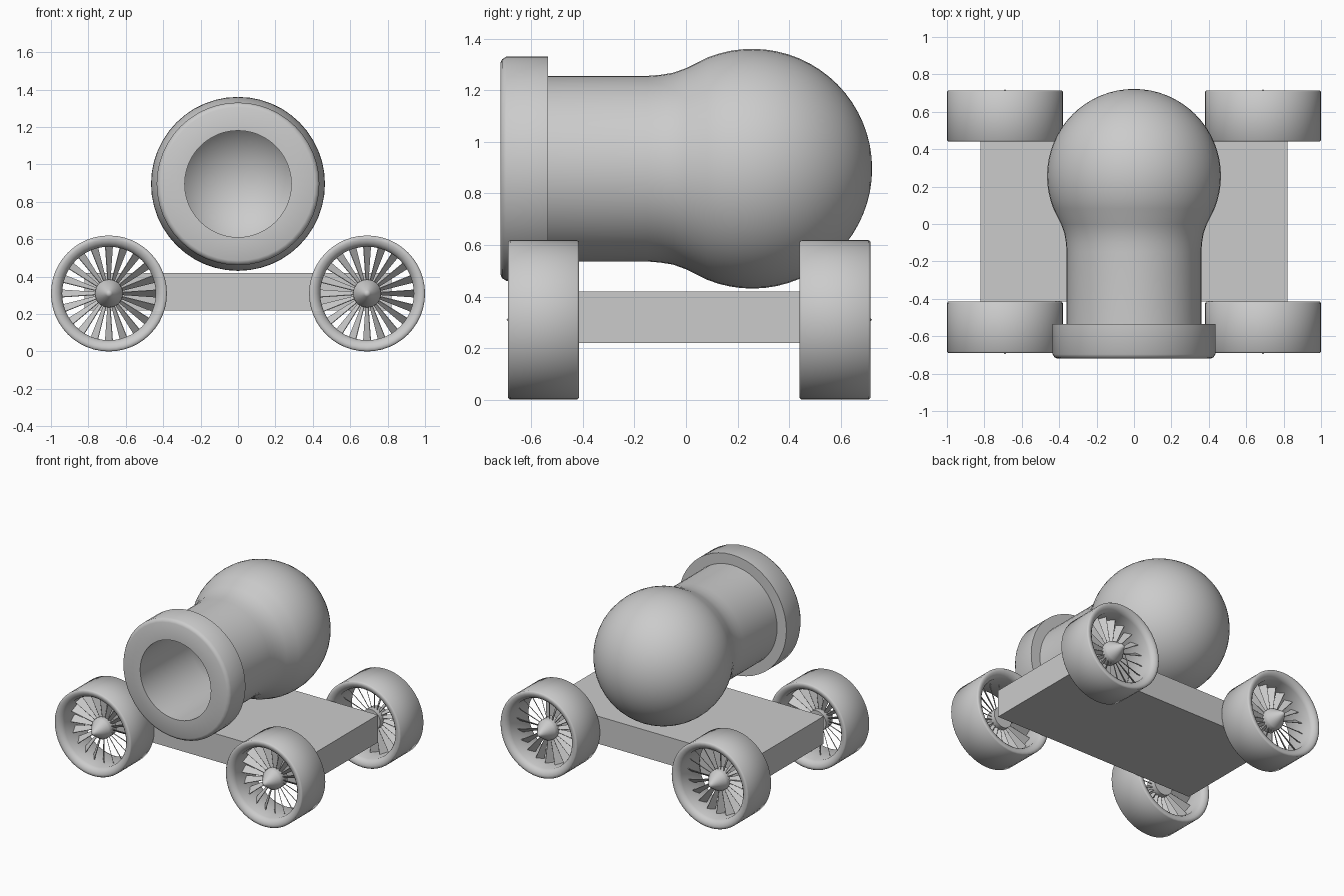
import bpy, bmesh, math
from mathutils import Matrix, Vector

if "Cube" in bpy.data.objects:
    bpy.data.objects.remove(bpy.data.objects["Cube"])

grey = bpy.data.materials.new("plain grey")
grey.diffuse_color = (0.6, 0.6, 0.6, 1)
grey.use_nodes = True
grey.node_tree.nodes["Principled BSDF"].inputs["Base Color"].default_value = grey.diffuse_color


def add_object(name, bm, smooth=None):
    bmesh.ops.recalc_face_normals(bm, faces=bm.faces)
    mesh = bpy.data.meshes.new(name)
    bm.to_mesh(mesh)
    bm.free()
    mesh.materials.append(grey)
    obj = bpy.data.objects.new(name, mesh)
    bpy.context.collection.objects.link(obj)
    if smooth:
        bpy.ops.object.select_all(action='DESELECT')
        obj.select_set(True)
        bpy.context.view_layer.objects.active = obj
        bpy.ops.object.shade_smooth_by_angle(angle=math.radians(smooth))
    return obj


def lathe(bm, profile, steps, closed=False):
    """Spin (y, radius) points around the y axis."""
    verts = [bm.verts.new((r, y, 0)) for y, r in profile]
    edges = [bm.edges.new(p) for p in zip(verts, verts[1:])]
    if closed:
        edges.append(bm.edges.new((verts[-1], verts[0])))
    bmesh.ops.spin(bm, geom=verts + edges, cent=(0, 0, 0), axis=(0, 1, 0),
                   angle=math.tau, steps=steps, use_merge=True)
    bmesh.ops.remove_doubles(bm, verts=bm.verts, dist=1e-5)


def arc(cy, radius, start, end, n):
    """Arc of (y, radius) points; angle 0 points to the rear on the axis."""
    out = []
    for i in range(n + 1):
        a = math.radians(start + (end - start) * i / n)
        out.append((cy + radius * math.cos(a), radius * math.sin(a)))
    return out


# Barrel: collar, tube, ball-shaped breech and hollow bore in one profile
outer = [(-0.72, 0.285), (-0.72, 0.41), (-0.713, 0.425), (-0.697, 0.435),
         (-0.535, 0.435), (-0.535, 0.36), (-0.15, 0.36), (-0.1, 0.364),
         (-0.05, 0.372), (0.0, 0.39)] + arc(0.257, 0.465, 112, 0, 20)
inner = arc(0.257, 0.39, 0, 125, 20) + [(-0.08, 0.29), (-0.15, 0.285)]
bm = bmesh.new()
lathe(bm, outer + inner, 48, closed=True)
barrel = add_object("barrel", bm, 40)
barrel.location.z = 0.896

# Flat bed between the wheels
bm = bmesh.new()
bmesh.ops.create_cube(bm, size=1, matrix=Matrix.Translation((0, 0.0125, 0.32))
                      @ Matrix.Diagonal((1.64, 0.855, 0.2, 1)))
add_object("bed", bm)


def fan_blade(bm, angle):
    """Thin tapered plate, pitched around its own length."""
    turn = Matrix.Rotation(angle, 4, 'Y') @ Matrix.Translation((0, 0.13, 0))
    pitch = Matrix.Rotation(math.radians(50), 4, 'Z')
    ends = []
    for radius, width in ((0.05, 0.018), (0.256, 0.062)):
        ring = []
        for sx, sy in ((-1, -1), (1, -1), (1, 1), (-1, 1)):
            p = pitch @ Vector((sx * width / 2, sy * 0.002, 0))
            ring.append(bm.verts.new(turn @ Vector((p.x, p.y, radius))))
        ends.append(ring)
    a, b = ends
    bm.faces.new(a)
    bm.faces.new(b[::-1])
    for i in range(4):
        j = (i + 1) % 4
        bm.faces.new((a[i], b[i], b[j], a[j]))


def wheel(name, x, y, flip):
    scale = Matrix.Diagonal((1, -1 if flip else 1, 1, 1))
    place = Matrix.Translation((x, y, 0.31)) @ scale
    # Rim with a rounded lip at each open end
    bm = bmesh.new()
    lathe(bm, [(0.008, 0.31), (0.0, 0.303), (0.0, 0.288), (0.006, 0.272),
               (0.018, 0.259), (0.035, 0.25), (0.24, 0.25), (0.257, 0.259),
               (0.269, 0.272), (0.275, 0.288), (0.275, 0.303),
               (0.267, 0.31)], 48, closed=True)
    bm.transform(place)
    add_object(name + "_rim", bm, 50)
    # Pointed hub
    bm = bmesh.new()
    lathe(bm, [(-0.006, 0), (0.012, 0.018), (0.09, 0.072), (0.105, 0.075),
               (0.17, 0.075), (0.17, 0)], 32)
    bm.transform(place)
    add_object(name + "_hub", bm, 40)
    # Ring of fan blades
    bm = bmesh.new()
    for i in range(20):
        fan_blade(bm, math.tau * i / 20)
    bm.transform(place)
    add_object(name + "_blades", bm)


for side, x in (("left", -0.69), ("right", 0.69)):
    wheel("front_" + side + "_wheel", x, -0.69, False)
    wheel("back_" + side + "_wheel", x, 0.715, True)
